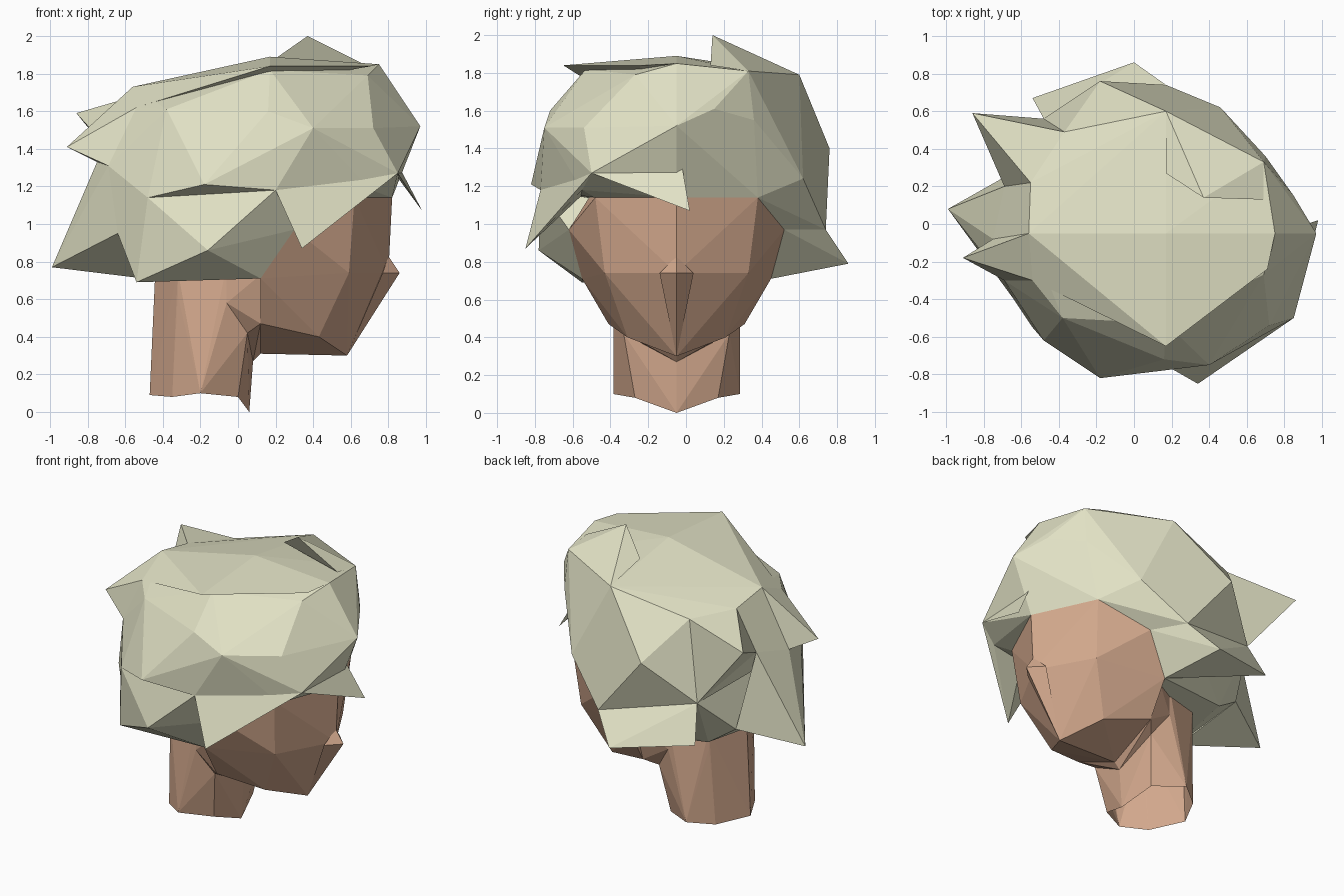
import bpy
import bmesh
from math import radians
from mathutils import Vector

cube = bpy.data.objects.get("Cube")
if cube:
    bpy.data.objects.remove(cube, do_unlink=True)

MID = -.05  # face symmetry plane in y


def make_material(name, colour):
    mat = bpy.data.materials.new(name)
    mat.use_nodes = True
    mat.diffuse_color = (*colour, 1)
    mat.node_tree.nodes["Principled BSDF"].inputs["Base Color"].default_value = (*colour, 1)
    return mat


hair = make_material("pale_straw_hair", (.76, .76, .56))
skin = make_material("warm_skin", (.66, .4, .27))


def faceted(name, mat, points, open_below=False):
    """Flat-shaded convex block wrapped around its corner points."""
    bm = bmesh.new()
    for point in points:
        bm.verts.new(point)
    bmesh.ops.convex_hull(bm, input=bm.verts[:])
    loose = [v for v in bm.verts if not v.link_faces]
    bmesh.ops.delete(bm, geom=loose, context='VERTS')
    bmesh.ops.dissolve_limit(bm, angle_limit=radians(2), verts=bm.verts[:], edges=bm.edges[:])
    bmesh.ops.recalc_face_normals(bm, faces=bm.faces[:])
    if open_below:
        bm.normal_update()
        under = [f for f in bm.faces if f.normal.z < -.5]
        bmesh.ops.delete(bm, geom=under, context='FACES')
    mesh = bpy.data.meshes.new(name)
    bm.to_mesh(mesh)
    bm.free()
    mesh.materials.append(mat)
    obj = bpy.data.objects.new(name, mesh)
    bpy.context.collection.objects.link(obj)


def mirrored(*points):
    """Points given as x, distance from the face centre, z."""
    return [Vector((x, MID + side * d, z)) for x, d, z in points for side in (-1, 1)]


# Shared face corners
brow_centre = (.82, 0, 1.14)
brow_side = (.62, .43, 1.14)
nose_root = (.8, 0, .74)
cheek = (.59, .38, .74)
temple = (.3, .57, .97)
ear_base = (.12, .5, .71)
chin = (.58, 0, .3)
jaw_corner = (.12, .36, .47)
jaw_back = (.12, 0, .31)
throat_front = (.08, 0, .27)
throat_side = (.05, .28, .42)
neck_side = (-.06, .335, .58)
neck_side_top = (-.06, .335, .78)

# Skin parts
faceted("upper_face", skin, mirrored(
    brow_centre, brow_side, nose_root, cheek, temple, ear_base,
    (.5, .3, 1.4), (-.3, .3, 1.2)))
faceted("jaw", skin, mirrored(
    nose_root, cheek, ear_base, chin, jaw_corner, jaw_back, (.43, .26, .4)))
faceted("nose", skin, mirrored(
    (.86, 0, .74), (.8, 0, .83), (.77, .09, .74), chin))
faceted("throat", skin, mirrored(
    throat_front, throat_side, neck_side, neck_side_top, jaw_corner, jaw_back, (.12, .44, .73)))
faceted("neck", skin, mirrored(
    (.06, 0, 0), (0, .22, .08), (-.2, .335, .1), (-.35, .22, .08), (-.47, 0, .09),
    throat_front, throat_side, neck_side, (-.32, .25, .62), (-.44, 0, .62),
    neck_side_top, (-.32, .25, .75), (-.44, 0, .75)), open_below=True)

# Shared hair corners, right side of the face
fringe_root = (.2, -.77, 1.18)
fringe_end = (.71, -.55, 1.18)
brow_corner = (.85, -.5, 1.27)
brow_edge = (.86, -.02, 1.3)
side_edge = (-.18, -.82, 1.21)
side_back = (-.48, -.62, 1.14)
lock_bottom = (-.54, -.55, .69)
lock_bulge = (-.16, -.78, .86)

# Shared hair corners, crown and back
crown_front = (.75, MID, 1.85)
crown_mid = (.17, MID, 1.89)
crown_back = (-.56, MID, 1.73)
crown_left = (.17, .6, 1.79)
crown_left_front = (.69, .33, 1.81)
crown_right_back = (-.54, -.3, 1.62)
back_right = (-.69, -.3, 1.31)
back_mid = (-.75, -.08, 1.33)
back_left = (-.69, .2, 1.4)
back_left_top = (-.55, .22, 1.68)
nape_right = (-.64, -.4, .95)
nape_left = (-.6, .3, .87)

# Shared hair corners, left side of the face
left_corner = (.46, .62, 1.24)
left_edge = (.17, .74, .97)
left_back = (-.48, .56, 1.12)
left_flick_back = (-.54, .67, .88)
left_top_back = (-.37, .49, 1.66)
ear_right, ear_left = mirrored(ear_base)
temple_right, temple_left = mirrored(temple)

# Main hair mass over the skull
faceted("hair_cap", hair, [
    fringe_root, fringe_end, brow_corner, brow_edge, side_edge, side_back,
    crown_front, crown_mid, crown_back, crown_left, crown_left_front, crown_right_back,
    back_right, back_mid, back_left, back_left_top,
    left_corner, left_edge, left_back, left_top_back, temple_left,
    *mirrored(brow_centre, brow_side),
    (.17, -.53, 1.82), (.16, -.72, 1.6), (.4, -.75, 1.51),
    (-.38, -.5, 1.61), (.69, -.27, 1.79),
    (.97, MID, 1.52), (.83, -.31, 1.52), (.72, -.54, 1.51),
    (.7, .36, 1.55), (.85, .15, 1.61), (-.18, .76, 1.4)])

# Swept top layer overhanging the right side
faceted("crown_layer", hair, [
    crown_front, crown_mid, crown_back, crown_right_back,
    (.17, -.65, 1.84), (.71, -.24, 1.84)])

# Lower hair wrapping the back of the head
faceted("hair_nape", hair, [
    fringe_root, side_back, lock_bottom, lock_bulge, nape_right, nape_left,
    back_right, left_back, left_edge,
    ear_right, ear_left, temple_right, temple_left,
    (-.42, .35, .75)])

# Pointed locks: each is a base on the hair mass and one tip
locks = {
    "fringe_lock": [(.34, -.85, .87), fringe_root, fringe_end, brow_corner, (.5, -.5, 1.2)],
    "forehead_lock": [(.98, .02, 1.07), brow_corner, brow_edge, (.84, -.2, 1.26)],
    "crown_tuft": [(.37, .14, 2), crown_left, crown_left_front, (.69, .13, 1.84), (.17, .27, 1.86)],
    "upper_back_lock": [(-.91, -.18, 1.41), crown_back, crown_right_back, back_right, back_mid],
    "left_back_lock": [(-.86, .59, 1.59), left_top_back, back_left_top, back_left, left_back],
    "nape_lock": [(-.99, .08, .77), nape_right, nape_left, back_mid, back_right, back_left, (-.5, -.15, .71)],
    "left_side_lock": [(0, .86, .79), left_edge, left_flick_back, left_back, ear_left, temple_left],
}
for lock_name, corners in locks.items():
    faceted(lock_name, hair, corners)
